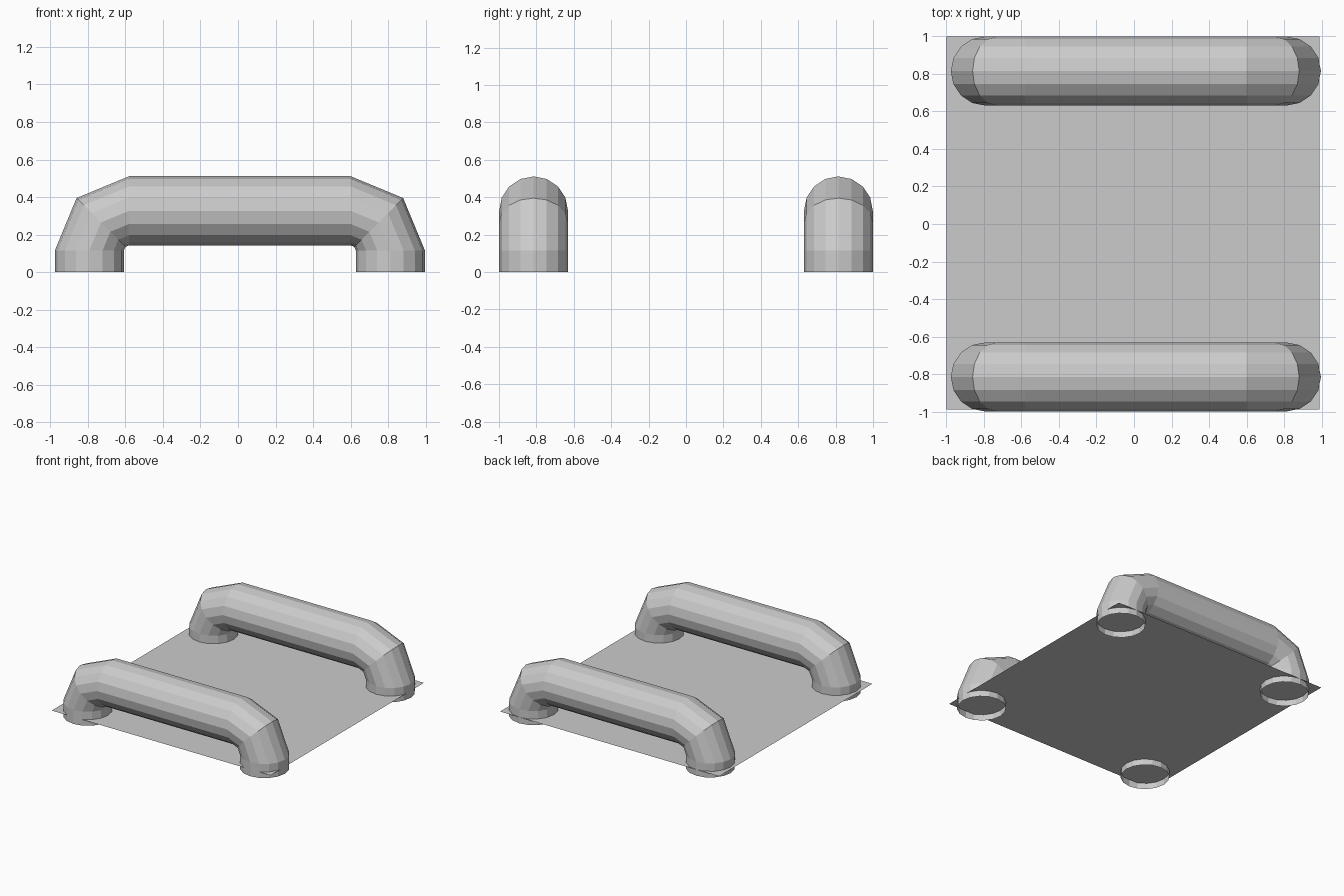
import bpy, bmesh
from math import sin, cos, pi
from mathutils import Vector

if "Cube" in bpy.data.objects:
    bpy.data.objects.remove(bpy.data.objects["Cube"])

SIDES = 16
R_TUBE, R_BEND = 0.184, 0.212
BEND_Z, LEFT_X, RIGHT_X = 0.115, -0.58, 0.60


def finish(bm, name):
    mesh = bpy.data.meshes.new(name)
    bm.to_mesh(mesh)
    bm.free()
    obj = bpy.data.objects.new(name, mesh)
    bpy.context.collection.objects.link(obj)
    return obj


def handle(name, y):
    # Sections: centre and outward direction in the xz plane
    sections = [(LEFT_X - R_BEND, 0, pi)]
    for cx, angles in ((LEFT_X, (pi, 3 * pi / 4, pi / 2)), (RIGHT_X, (pi / 2, pi / 4, 0))):
        for a in angles:
            sections.append((cx + R_BEND * cos(a), BEND_Z + R_BEND * sin(a), a))
    sections.append((RIGHT_X + R_BEND, 0, 0))

    # Loft an open-ended bent tube through the sections
    bm = bmesh.new()
    rings = []
    for x, z, a in sections:
        out = Vector((cos(a), 0, sin(a)))
        side = Vector((0, 1, 0))
        rings.append([bm.verts.new(Vector((x, y, z))
                      + R_TUBE * (cos(2 * pi * i / SIDES) * out + sin(2 * pi * i / SIDES) * side))
                      for i in range(SIDES)])
    for r0, r1 in zip(rings, rings[1:]):
        for i in range(SIDES):
            j = (i + 1) % SIDES
            bm.faces.new((r0[i], r0[j], r1[j], r1[i]))
    bmesh.ops.recalc_face_normals(bm, faces=bm.faces)
    return finish(bm, name)


# Two matching bent-tube handles
handle("front_handle", -0.815)
handle("back_handle", 0.815)

# Thin base sheet, slightly above the tube ends
bm = bmesh.new()
bmesh.ops.create_grid(bm, x_segments=1, y_segments=1, size=0.993)
bmesh.ops.translate(bm, verts=bm.verts, vec=(-0.006, 0.006, 0.05))
finish(bm, "base_sheet")
